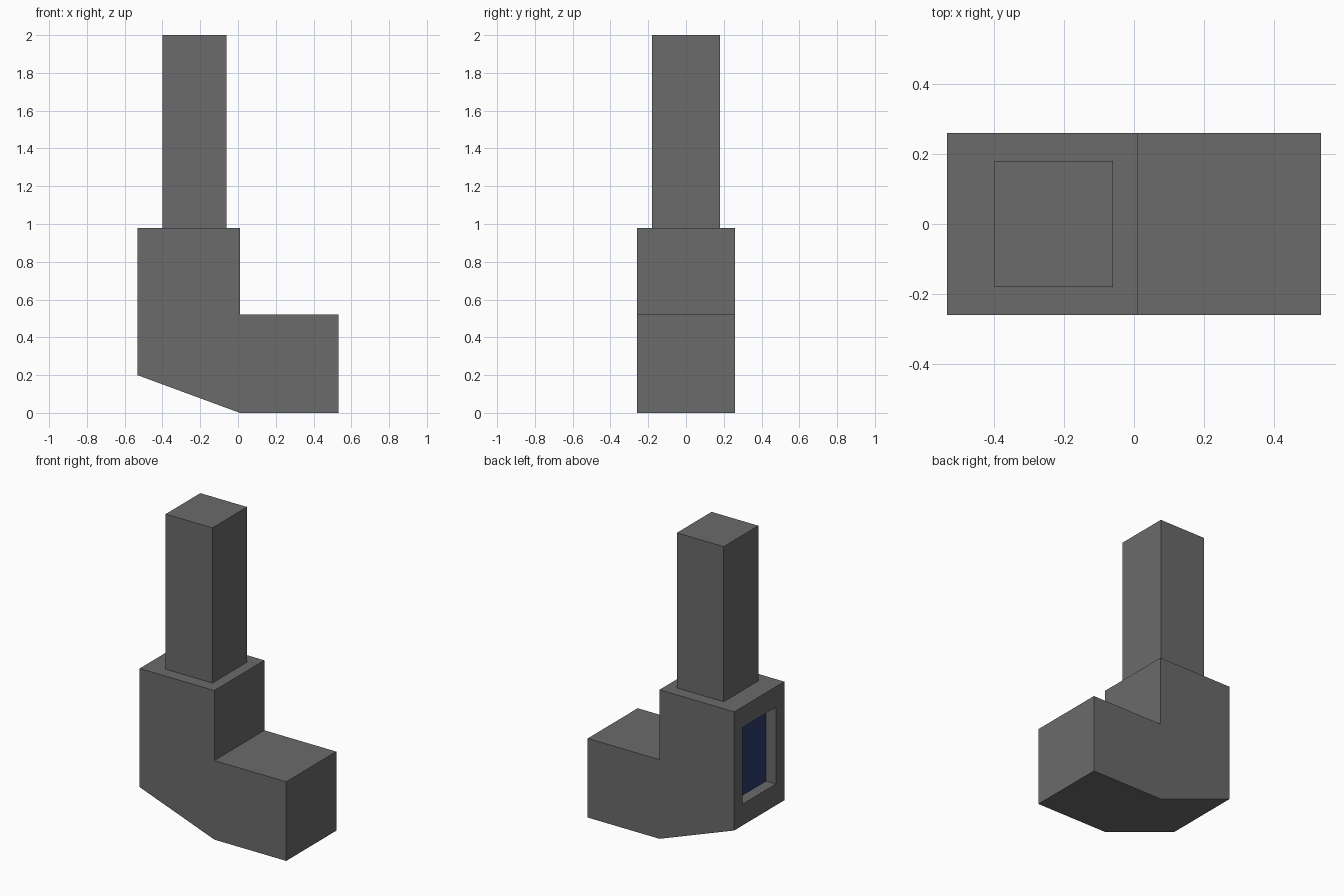
import bpy, bmesh
from mathutils import Vector

if "Cube" in bpy.data.objects:
    bpy.data.objects.remove(bpy.data.objects["Cube"])


def material(name, rgb):
    m = bpy.data.materials.new(name)
    m.diffuse_color = (*rgb, 1)
    m.use_nodes = True
    m.node_tree.nodes["Principled BSDF"].inputs["Base Color"].default_value = m.diffuse_color
    return m


GREY = material("dark_grey", (0.145, 0.145, 0.145))
NAVY = material("navy_blue", (0.026, 0.042, 0.155))


def prism(name, profile, half_width, mats):
    """Extrude an x-z profile across y; returns the object."""
    bm = bmesh.new()
    face = bm.faces.new([bm.verts.new((x, -half_width, z)) for x, z in profile])
    ext = bmesh.ops.extrude_face_region(bm, geom=[face])
    verts = [g for g in ext["geom"] if isinstance(g, bmesh.types.BMVert)]
    bmesh.ops.translate(bm, verts=verts, vec=(0, 2 * half_width, 0))
    bmesh.ops.recalc_face_normals(bm, faces=bm.faces)
    me = bpy.data.meshes.new(name)
    bm.to_mesh(me)
    bm.free()
    for m in mats:
        me.materials.append(m)
    ob = bpy.data.objects.new(name, me)
    bpy.context.collection.objects.link(ob)
    return ob


# L-shaped body with a sloping underside
body = prism("body", [(-0.533, 0.20), (0.01, 0), (0.533, 0), (0.533, 0.52),
                      (0.01, 0.52), (0.01, 0.98), (-0.533, 0.98)], 0.26, [GREY, NAVY])

# Recessed navy window in the left end of the body
bm = bmesh.new()
bm.from_mesh(body.data)
bm.normal_update()
pane = next(f for f in bm.faces if f.normal.x < -0.9)
bmesh.ops.inset_individual(bm, faces=[pane], thickness=0.08)
mid_z = pane.calc_center_median().z
for v in pane.verts:
    v.co.y = 0.173 if v.co.y > 0 else -0.173
    v.co.z = 0.845 if v.co.z > mid_z else 0.34
pane = bmesh.ops.extrude_discrete_faces(bm, faces=[pane])["faces"][0]
bmesh.ops.translate(bm, verts=pane.verts, vec=Vector((0.072, 0, 0)))
pane.material_index = 1
bm.to_mesh(body.data)
bm.free()

# Tall square column on top
prism("column", [(-0.40, 0.98), (-0.06, 0.98), (-0.06, 2), (-0.40, 2)], 0.18, [GREY])
